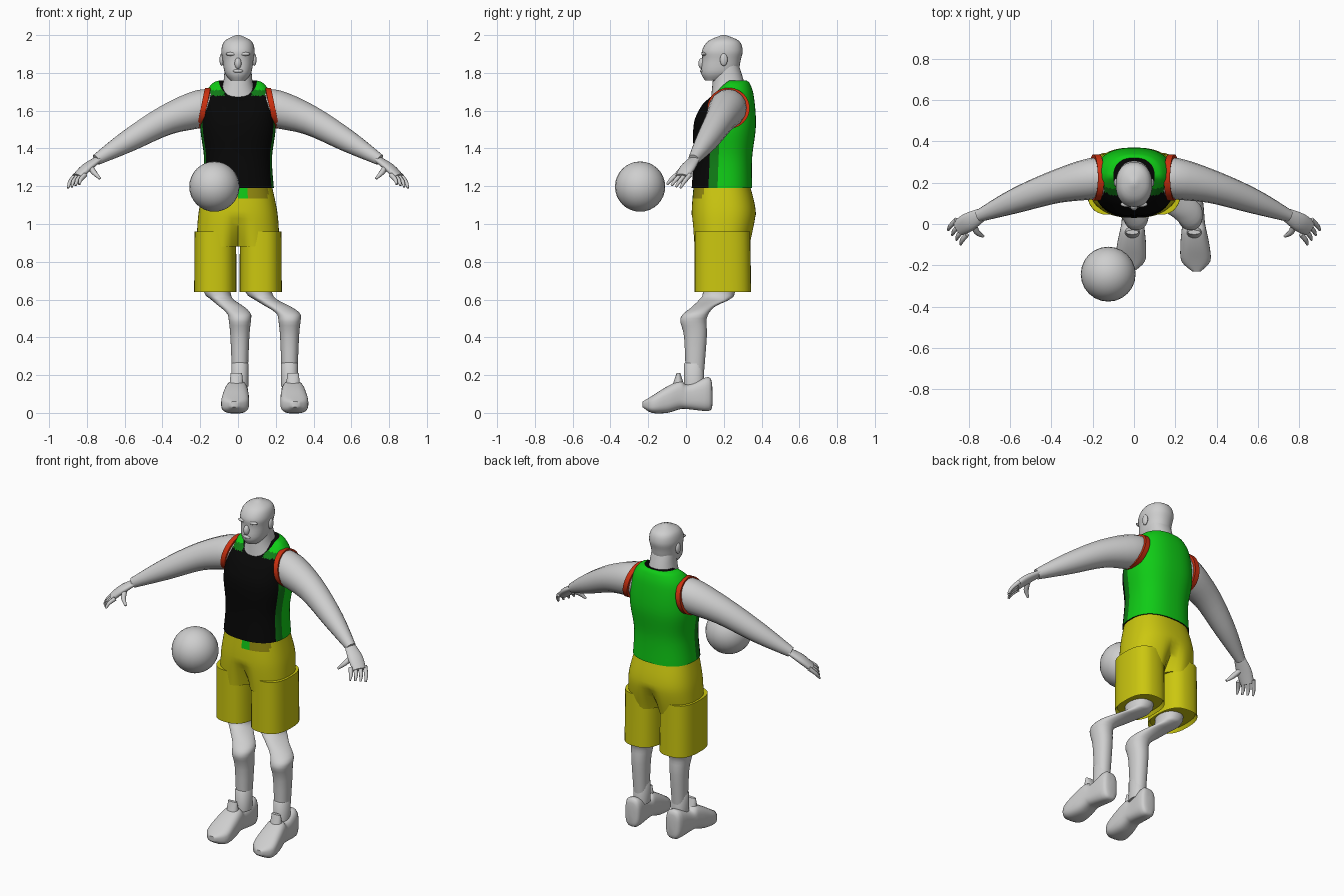
import bpy, bmesh
from math import sin, cos, pi, radians
from mathutils import Vector

if "Cube" in bpy.data.objects:
    bpy.data.objects.remove(bpy.data.objects["Cube"])


def material(name, red, green, blue):
    mat = bpy.data.materials.new(name)
    mat.use_nodes = True
    mat.diffuse_color = (red, green, blue, 1)
    mat.node_tree.nodes["Principled BSDF"].inputs["Base Color"].default_value = mat.diffuse_color
    return mat


GREY = material("grey skin", .62, .62, .62)
GREEN = material("bright green", .005, .6, .008)
DARK = material("dark green", .005, .2, .008)
BLACK = material("black", .002, .002, .002)
YELLOW = material("yellow", .6, .57, .005)
OLIVE = material("olive", .3, .26, .005)
RED = material("red", .6, .03, .005)


def refine(rows, steps):
    """Smooth Catmull-Rom interpolation between parameter rows."""
    result = []
    for i, (start, end) in enumerate(zip(rows, rows[1:])):
        before, after = rows[max(i - 1, 0)], rows[min(i + 2, len(rows) - 1)]
        for step in range(steps):
            t = step / steps
            result.append([b + t / 2 * (c - a + t * (2 * a - 5 * b + 4 * c - d + t * (3 * (b - c) + d - a)))
                           for a, b, c, d in zip(before, start, end, after)])
    return result + [rows[-1]]


def finish(bm, name, mats):
    bmesh.ops.recalc_face_normals(bm, faces=bm.faces)
    mesh = bpy.data.meshes.new(name)
    bm.to_mesh(mesh)
    bm.free()
    for mat in mats:
        mesh.materials.append(mat)
    for face in mesh.polygons:
        face.use_smooth = True
    mesh.set_sharp_from_angle(angle=radians(50))
    obj = bpy.data.objects.new(name, mesh)
    bpy.context.collection.objects.link(obj)
    return obj


def skin(name, rings, mats, rule=None, capped=True):
    """Bridge rings of points; rule(centre, sine of segment) picks the material."""
    bm = bmesh.new()
    loops = [[bm.verts.new(point) for point in ring] for ring in rings]
    count = len(loops[0])
    pairs = list(zip(loops, loops[1:] if capped else loops[1:] + loops[:1]))
    for lower, upper in pairs:
        for i in range(count):
            j = (i + 1) % count
            face = bm.faces.new((lower[i], lower[j], upper[j], upper[i]))
            if rule:
                face.material_index = rule(face.calc_center_median(), sin(2 * pi * (i + .5) / count))
    if capped:
        bm.faces.new(loops[0])
        bm.faces.new(loops[-1])
    return finish(bm, name, mats)


def signed_power(value, exponent):
    return (1 if value >= 0 else -1) * abs(value) ** exponent


def nothing(height):
    return 0


def loft(name, rows, mats, steps=4, count=32, square=2.2, centre=nothing, drop=nothing,
         pinch=nothing, rule=None, lying=False):
    """Rows: height, half width, front, back. A lying loft runs along y instead of z."""
    rings = []
    for height, width, front, back in refine(rows, steps):
        ring = []
        for i in range(count):
            angle = 2 * pi * i / count
            across = signed_power(cos(angle), 2 / square)
            along = signed_power(sin(angle), 2 / square)
            along *= 1 - pinch(height) * max(0, 1 - abs(across) * 2.5) ** 2
            x = centre(height) + width * across
            y = (front + back) / 2 + (back - front) / 2 * along
            z = height - drop(height) * max(0, -sin(angle))
            ring.append((x, z, y) if lying else (x, y, z))
        rings.append(ring)
    return skin(name, rings, mats, rule)


def tube(name, rows, mirror, flat=1, count=16):
    """Rows: x, y, z, radius; flat thins the tube, mirror flips x."""
    rows = refine(rows, 4)
    points = [Vector((mirror * x, y, z)) for x, y, z, radius in rows]
    rings = []
    for i, point in enumerate(points):
        ahead = (points[min(i + 1, len(points) - 1)] - points[max(i - 1, 0)]).normalized()
        side = ahead.cross(Vector((0, 0, 1))).normalized() * rows[i][3]
        up = side.cross(ahead) * flat
        angles = [2 * pi * j / count for j in range(count)]
        rings.append([point + side * cos(angle) + up * sin(angle) for angle in angles])
    return skin(name, rings, [GREY])


def ball(name, location, size):
    bm = bmesh.new()
    bmesh.ops.create_uvsphere(bm, u_segments=24, v_segments=16, radius=1)
    obj = finish(bm, name, [GREY])
    obj.location, obj.scale = location, size


def jersey_rule(centre, sine):
    if sine > -.13 or centre.z > 1.71:
        return 1
    return 2 if sine > -.38 or centre.z > 1.68 and abs(centre.x) > .07 else 0


def waistband_rule(centre, sine):
    if centre.z < 1.14 or sine > 0 or not 0 < centre.x < .16:
        return 0
    return 1 if centre.x < .05 else 2


# Jersey with a dipped front collar
loft("jersey", [(1.19, .19, .03, .35), (1.35, .18, .04, .35), (1.52, .2, .04, .37),
                (1.67, .18, .08, .36), (1.74, .14, .12, .34), (1.76, .1, .14, .32)],
     [BLACK, GREEN, DARK], steps=6, count=64, square=2.4, rule=jersey_rule,
     drop=lambda height: max(0, height - 1.55) * .4)

# Shorts: hips pinched toward the crotch
loft("shorts_hips", [(1.2, .18, .04, .34), (1.05, .21, .03, .37), (.88, .22, .04, .34)],
     [YELLOW, GREEN, OLIVE], steps=8, count=64, square=2.5, rule=waistband_rule,
     pinch=lambda height: max(0, 1.05 - height) * 3)

# Neck and head
loft("neck", [(1.64, .12, .13, .32), (1.74, .08, .14, .31), (1.84, .07, .15, .28)], [GREY])
loft("head", [(1.76, .04, .1, .2), (1.8, .07, .08, .27), (1.87, .082, .086, .29),
              (1.92, .088, .085, .3), (1.97, .07, .12, .28), (2, .01, .19, .21)], [GREY])
ball("nose", (0, .085, 1.85), (.018, .02, .03))
ball("mouth", (0, .085, 1.81), (.026, .012, .01))
for mirror in (1, -1):
    ball("brow", (mirror * .035, .096, 1.9), (.03, .014, .01))
    ball("ear", (mirror * .086, .2, 1.87), (.012, .02, .033))


def arm(side, mirror):
    tube(side + "_arm", [(.1, .23, 1.63, .08), (.2, .22, 1.61, .1), (.38, .18, 1.55, .08),
                         (.58, .11, 1.44, .06), (.75, .04, 1.34, .03)], mirror)
    tube(side + "_palm", [(.73, .05, 1.35, .03), (.8, .01, 1.3, .045), (.85, -.02, 1.25, .04)],
         mirror, flat=.5)
    # fingers fan out from the knuckle line
    for finger in range(4):
        base = Vector((.81, -.05, 1.26)).lerp(Vector((.86, .02, 1.26)), finger / 3)
        tip = Vector((.84, -.1, 1.21)).lerp(Vector((.9, -.03, 1.19)), finger / 3)
        middle = base.lerp(tip, .6) + Vector((.005, 0, .005))
        tube(side + "_finger", [(*base, .013), (*middle, .011), (*tip, .006)], mirror, count=8)
    tube(side + "_thumb", [(.78, 0, 1.3, .016), (.76, -.04, 1.27, .014), (.73, -.06, 1.24, .007)],
         mirror, count=8)
    # armhole trim: a thin band leaning in with the shoulder
    rings = []
    for i in range(40):
        up, along = sin(pi * i / 20), cos(pi * i / 20)
        rings.append([(mirror * (.187 - .022 * up + out), .225 + (.106 + grow) * along,
                       1.613 + (.102 + grow) * up)
                      for out, grow in ((-.02, .006), (.01, .006), (.01, -.012), (-.02, -.012))])
    skin(side + "_armhole_trim", rings, [RED], capped=False)


def leg(side, mirror, ankle):
    loft(side + "_shorts_leg", [(.96, .11, .045, .34), (.64, .112, .045, .345), (.66, .1, .055, .335)],
         [YELLOW], steps=1, square=2.6, centre=lambda height: mirror * .12)

    def swing(height):
        # both knees swing toward +x below the hem
        t = min(1, max(0, (.64 - height) / .13))
        return mirror * .11 + (ankle - mirror * .11) * t * t * (3 - 2 * t)

    def toe_out(distance):
        return ankle + mirror * (.016 - distance * .06)

    loft(side + "_leg", [(.8, .08, .09, .28), (.64, .07, .09, .26), (.6, .06, .07, .23), (.56, .065, .03, .15),
                         (.5, .06, -.03, .11), (.4, .05, -.01, .11), (.15, .04, 0, .09)], [GREY], centre=swing)
    loft(side + "_sock_cuff", [(.14, .045, -.01, .095), (.26, .045, -.01, .095), (.27, .036, 0, .09)],
         [GREY], steps=1, centre=swing)
    loft(side + "_shoe", [(.14, .02, .04, .13), (.12, .05, .01, .19), (.01, .055, .02, .15), (-.03, .06, .02, .17),
                          (-.1, .07, 0, .14), (-.18, .07, 0, .09), (-.23, .02, .03, .06)],
         [GREY], square=2.9, centre=toe_out, lying=True)
    loft(side + "_shoe_tongue", [(.12, .04, -.08, 0), (.21, .03, -.05, -.03)], [GREY],
         centre=lambda height: toe_out(-.04))


arm("left", 1)
arm("right", -1)
leg("left", 1, .273)
leg("right", -1, .01)

# Ball held out in front
ball("ball", (-.125, -.243, 1.198), (.133, .133, .133))
